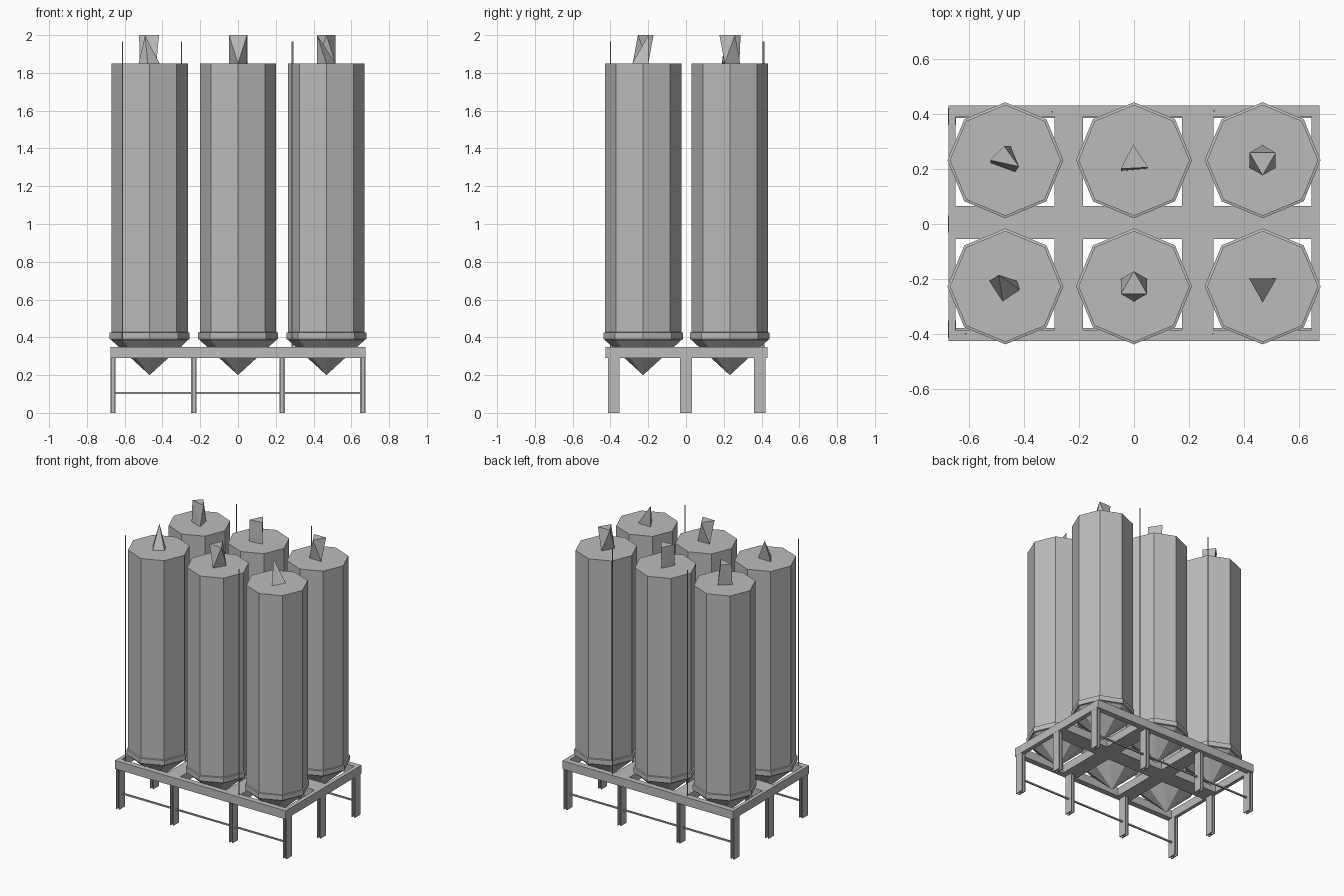
import bpy, bmesh, math
from mathutils import Vector

cube = bpy.data.objects.get("Cube")
if cube:
    bpy.data.objects.remove(cube, do_unlink=True)

steel = bpy.data.materials.new("steel_grey")
steel.use_nodes = True
GREY = (0.5, 0.5, 0.5, 1.0)
steel.diffuse_color = GREY
steel.node_tree.nodes["Principled BSDF"].inputs["Base Color"].default_value = GREY


def finish(name, bm):
    bmesh.ops.recalc_face_normals(bm, faces=bm.faces[:])
    mesh = bpy.data.meshes.new(name)
    bm.to_mesh(mesh)
    bm.free()
    mesh.materials.append(steel)
    obj = bpy.data.objects.new(name, mesh)
    bpy.context.collection.objects.link(obj)
    return obj


def extrude_up(bm, faces, height):
    """Turn flat faces into a closed solid."""
    new = bmesh.ops.extrude_face_region(bm, geom=faces, use_keep_orig=True)["geom"]
    verts = [g for g in new if isinstance(g, bmesh.types.BMVert)]
    bmesh.ops.translate(bm, verts=verts, vec=(0, 0, height))


def prism(name, outline, z0, z1):
    bm = bmesh.new()
    face = bm.faces.new([bm.verts.new((x, y, z0)) for x, y in outline])
    extrude_up(bm, [face], z1 - z0)
    return finish(name, bm)


def box(name, x0, x1, y0, y1, z0, z1):
    return prism(name, [(x0, y0), (x1, y0), (x1, y1), (x0, y1)], z0, z1)


def lathe(name, cx, cy, profile, sides=8):
    """Rings of (radius, z) joined in order; a zero radius becomes a tip."""
    bm = bmesh.new()
    rings = []
    for r, z in profile:
        n = sides if r > 0 else 1
        rings.append([bm.verts.new((cx + r * math.cos(math.tau * i / sides),
                                    cy + r * math.sin(math.tau * i / sides), z))
                      for i in range(n)])
    for a, b in zip(rings, rings[1:]):
        for i in range(sides):
            j = (i + 1) % sides
            if len(a) == 1:
                bm.faces.new((a[0], b[j], b[i]))
            else:
                bm.faces.new((a[i], a[j], b[j], b[i]))
    if len(rings[-1]) > 1:
        bm.faces.new(rings[-1])
    return finish(name, bm)


def hull(name, cx, cy, points):
    bm = bmesh.new()
    for x, y, z in points:
        bm.verts.new((cx + x, cy + y, z))
    bmesh.ops.convex_hull(bm, input=bm.verts[:])
    return finish(name, bm)


def triangle(r, degrees, z, dx=0, dy=0):
    return [(dx + r * math.cos(math.radians(degrees + k * 120)),
             dy + r * math.sin(math.radians(degrees + k * 120)), z) for k in range(3)]


# Frame deck: one grid slab with six square openings
xs = [-0.675, -0.65, -0.29, -0.185, 0.175, 0.29, 0.645, 0.675]
ys = [-0.426, -0.385, -0.055, 0.065, 0.39, 0.431]
bm = bmesh.new()
grid = [[bm.verts.new((x, y, 0.29)) for y in ys] for x in xs]
deck = [bm.faces.new((grid[i][j], grid[i + 1][j], grid[i + 1][j + 1], grid[i][j + 1]))
        for i in range(7) for j in range(5) if not (i % 2 and j % 2)]
extrude_up(bm, deck, 0.06)
bmesh.ops.dissolve_limit(bm, angle_limit=0.01, verts=bm.verts[:], edges=bm.edges[:])
finish("deck_frame", bm)

# H-section legs around the edge of the deck
H = [(-1, -1), (-0.5, -1), (-0.5, -0.15), (0.5, -0.15), (0.5, -1), (1, -1),
     (1, 1), (0.5, 1), (0.5, 0.15), (-0.5, 0.15), (-0.5, 1), (-1, 1)]
for x in (-0.662, -0.234, 0.234, 0.66):
    for y in (-0.383, 0.0, 0.391):
        if y or abs(x) > 0.5:
            prism("leg", [(x + 0.014 * u, y + 0.031 * v) for u, v in H], 0.0, 0.29)

# Long lower tie rods, front and back
for y in (-0.383, 0.391):
    box("tie_rod", -0.66, 0.66, y - 0.005, y + 0.005, 0.1, 0.11)

# Thin vertical poles
for x, y in ((-0.612, -0.399), (-0.298, 0.408), (0.292, 0.412), (0.287, -0.399)):
    box("pole", x - 0.0025, x + 0.0025, y - 0.0025, y + 0.0025, 0.35, 1.965)

# Faceted vents, one shape for each silo, keyed by column and row
LOW, TOP = 1.85, 2.0
vents = {
    (-1, 1): triangle(0.055, 70, LOW) + triangle(0.055, 95, TOP, 0, -0.003)[:1]
             + triangle(0.055, 335, TOP)[:1] + triangle(0.055, 180, TOP)[:1],
    (0, 1): triangle(0.057, 95, LOW, 0, -0.006) + triangle(0.057, 93, TOP),
    (1, 1): triangle(0.055, 90, LOW) + triangle(0.055, 270, TOP),
    (-1, -1): [(0.052, -0.012, LOW), (-0.01, -0.054, LOW), (-0.058, 0.02, LOW),
               (0.042, 0.02, LOW), (-0.024, 0.042, TOP)],
    (0, -1): triangle(0.055, 270, LOW) + triangle(0.055, 90, TOP),
    (1, -1): triangle(0.057, 270, LOW) + [(-0.049, 0.028, TOP)],
}

# Six silos: body, collar, hopper cone and vent
for (col, row), points in vents.items():
    cx, cy = 0.468 * col, (0.232 if row > 0 else -0.227)
    lathe("silo_body", cx, cy, [(0.0, 0.2), (0.202, 0.385), (0.202, 1.85)])
    lathe("collar", cx, cy, [(0.19, 0.385), (0.211, 0.39), (0.211, 0.425), (0.19, 0.43)])
    hull("vent", cx, cy, points)
